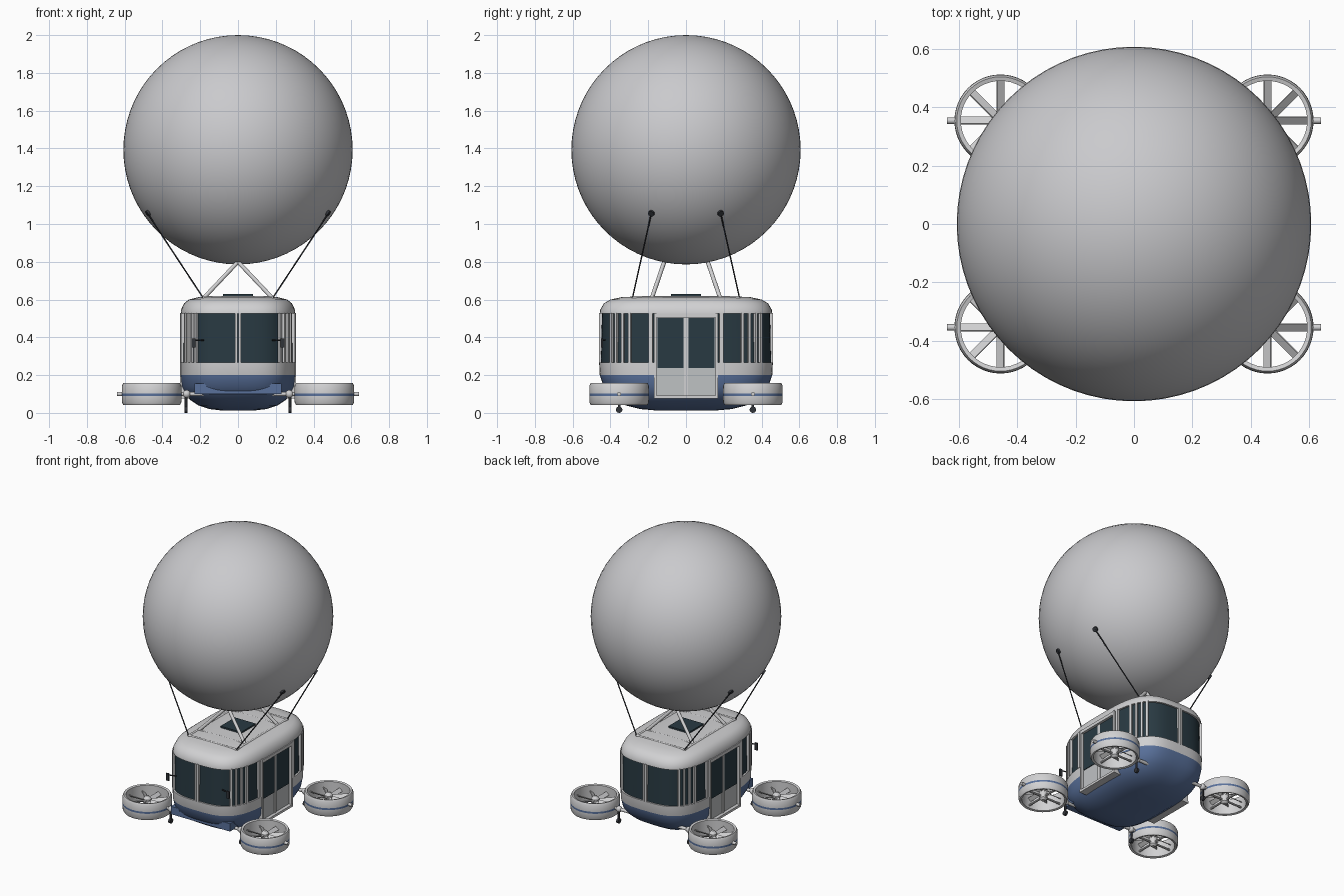
import bpy, bmesh, math
from mathutils import Vector, Matrix

if "Cube" in bpy.data.objects:
    bpy.data.objects.remove(bpy.data.objects["Cube"])

def mat(name, c):
    m = bpy.data.materials.new(name)
    m.diffuse_color = (*c, 1)
    m.use_nodes = True
    m.node_tree.nodes["Principled BSDF"].inputs["Base Color"].default_value = m.diffuse_color
    return m

WHITE = mat("white paint", (0.64, 0.64, 0.65))
ENVELOPE = mat("balloon grey", (0.59, 0.59, 0.61))
BLUE = mat("blue paint", (0.10, 0.165, 0.33))
GLASS = mat("dark glass", (0.022, 0.042, 0.055))
DARK = mat("dark metal", (0.03, 0.033, 0.04))
PANEL = mat("door grey", (0.52, 0.54, 0.55))
N = 3.3  # squareness of the cabin plan

def finish(name, bm, *mats, angle=35):
    me = bpy.data.meshes.new(name)
    bmesh.ops.recalc_face_normals(bm, faces=bm.faces)
    bm.to_mesh(me)
    bm.free()
    ob = bpy.data.objects.new(name, me)
    bpy.context.collection.objects.link(ob)
    for m in mats:
        me.materials.append(m)
    smooth(ob, angle)
    return ob

def smooth(ob, angle=35):
    bpy.ops.object.select_all(action='DESELECT')
    ob.select_set(True)
    bpy.context.view_layer.objects.active = ob
    bpy.ops.object.shade_smooth_by_angle(angle=math.radians(angle))

def add_box(bm, c, s, rot=Matrix()):
    bmesh.ops.create_cube(bm, size=1, matrix=Matrix.Translation(c) @ rot @ Matrix.Diagonal((*s, 1)))

def add_rod(bm, a, b, r, r2=None, seg=12):
    a, b = Vector(a), Vector(b)
    d = b - a
    m = Matrix.Translation((a + b) / 2) @ d.to_track_quat('Z', 'Y').to_matrix().to_4x4()
    bmesh.ops.create_cone(bm, cap_ends=True, segments=seg, radius1=r,
                          radius2=r if r2 is None else r2, depth=d.length, matrix=m)

def box(name, c, s, m):
    bm = bmesh.new()
    add_box(bm, c, s)
    return finish(name, bm, m)

def rod(name, a, b, r, m):
    bm = bmesh.new()
    add_rod(bm, a, b, r)
    return finish(name, bm, m)

def loft(bm, rings, closed=False):
    """Skin a list of equal vertex rings; cap the ends unless closed."""
    vs = [[bm.verts.new(p) for p in r] for r in rings]
    k = len(vs[0])
    for a, b in zip(vs, vs[1:] + (vs[:1] if closed else [])):
        for i in range(k):
            j = (i + 1) % k
            bm.faces.new((a[i], a[j], b[j], b[i]))
    if not closed:
        bm.faces.new(vs[0])
        bm.faces.new(vs[-1])

def plan(hx, hy, z, count=96):
    out = []
    for i in range(count):
        t = 2 * math.pi * (i + 0.5) / count
        c, s = math.cos(t), math.sin(t)
        out.append((hx * math.copysign(abs(c) ** (2 / N), c),
                    hy * math.copysign(abs(s) ** (2 / N), s), z))
    return out

# Balloon
bm = bmesh.new()
bmesh.ops.create_uvsphere(bm, u_segments=72, v_segments=36, radius=0.607,
                          matrix=Matrix.Translation((0, 0, 1.393)))
finish("balloon", bm, ENVELOPE)

# Cabin shell: belly, waist band, recessed window band, roof
levels = [(.012, .08, .15), (.02, .15, .24), (.04, .21, .32), (.07, .255, .37), (.1, .28, .405),
          (.14, .3, .437), (.2, .305, .457), (.268, .305, .46), (.268, .295, .45), (.525, .291, .445),
          (.525, .303, .457), (.545, .302, .455), (.58, .286, .435), (.6, .26, .40),
          (.613, .21, .34), (.618, .12, .22)]
bm = bmesh.new()
loft(bm, [plan(hx, hy, z) for z, hx, hy in levels])
for f in bm.faces:
    z = f.calc_center_median().z
    f.material_index = 1 if z < 0.2 else 2 if 0.3 < z < 0.5 else 0
cabin = finish("cabin_shell", bm, WHITE, BLUE, GLASS)

# Door recesses
for sx in (-1, 1):
    cutter = box("door_cutter", (sx * 0.343, 0, 0.3), (0.12, 0.32, 0.425), WHITE)
    cutter.hide_render = True
    mod = cabin.modifiers.new("door_recess", 'BOOLEAN')
    mod.operation, mod.solver, mod.object = 'DIFFERENCE', 'EXACT', cutter
    bpy.context.view_layer.objects.active = cabin
    bpy.ops.object.modifier_apply(modifier=mod.name)
    bpy.data.objects.remove(cutter)
smooth(cabin)

# Window pillars around the cabin
def pillar(bm, x, y, width):
    n = Vector((math.copysign(abs(x / .3) ** (N - 1) / .3, x),
                math.copysign(abs(y / .455) ** (N - 1) / .455, y), 0))
    rot = Matrix.Rotation(math.atan2(n.y, n.x), 4, 'Z')
    add_box(bm, (x, y, 0.397), (0.016, width, 0.262), rot)

bm = bmesh.new()
for sy in (-1, 1):
    for dx in (-0.009, 0.009):
        pillar(bm, dx, sy * 0.453, 0.014)
    for sx in (-1, 1):
        for y, w in ((.395, .016), (.368, .012), (.335, .014), (.298, .016), (.187, .022)):
            pillar(bm, sx * 0.3 * (1 - (y / .455) ** N) ** (1 / N), sy * y, w)
finish("window_pillars", bm, WHITE)

# Front apron below the windscreen
box("front_apron", (0, -0.36, 0.127), (0.46, 0.115, 0.055), BLUE)

# Doors with frame, glass and sill
for sx in (-1, 1):
    box("door_panel", (sx * 0.283, 0, 0.3), (0.008, 0.32, 0.425), PANEL)
    bm = bmesh.new()
    for sy in (-1, 1):
        add_box(bm, (sx * 0.265, sy * 0.163, 0.305), (0.086, 0.014, 0.45))
    add_box(bm, (sx * 0.28, 0, 0.515), (0.056, 0.34, 0.022))
    add_box(bm, (sx * 0.255, 0, 0.083), (0.11, 0.34, 0.016))
    add_box(bm, (sx * 0.287, 0, 0.3), (0.012, 0.02, 0.42))
    finish("door_frame", bm, WHITE)
    for sy in (-1, 1):
        box("door_glass", (sx * 0.288, sy * 0.082, 0.37), (0.008, 0.14, 0.265), GLASS)

# Side mirrors at the front
for sx in (-1, 1):
    bm = bmesh.new()
    add_rod(bm, (sx * 0.18, -0.43, 0.385), (sx * 0.235, -0.445, 0.385), 0.004, seg=8)
    add_box(bm, (sx * 0.235, -0.445, 0.37), (0.022, 0.01, 0.05))
    finish("mirror", bm, DARK)

# Roof hatch, rails, A-frame struts and cables
box("roof_hatch", (0, 0, 0.622), (0.16, 0.16, 0.014), GLASS)
bm = bmesh.new()
for s in (-1, 1):
    add_rod(bm, (s * .185, -.285, .61), (s * .185, .285, .61), .009)
    add_rod(bm, (-.185, s * .28, .61), (.185, s * .28, .61), .009)
    add_rod(bm, (-.185, s * .18, .612), (.185, s * .18, .612), .007)
finish("roof_rails", bm, WHITE)
for sx in (-1, 1):
    for sy in (-1, 1):
        rod("balloon_strut", (sx * .18, sy * .18, .61), (0, sy * .115, .8), .011, WHITE)
        bm = bmesh.new()
        top = Vector((sx * .478, sy * .184, 1.055))
        add_rod(bm, (sx * .185, sy * .283, .61), top, .004, seg=8)
        out = (top - Vector((0, 0, 1.393))).normalized()
        add_rod(bm, top - out * .012, top + out * .004, .017)
        finish("cable", bm, DARK)

# Ducted fans with arms and landing legs
profile = [(.136, .046), (.15, .042), (.157, .055), (.158, .09), (.158, .103),
           (.157, .145), (.15, .158), (.136, .154)]
for sx in (-1, 1):
    for sy in (-1, 1):
        c = Vector((sx * 0.457, sy * 0.354, 0))
        bm = bmesh.new()
        loft(bm, [[(c.x + r * math.cos(a), c.y + r * math.sin(a), z)
                   for a in [2 * math.pi * i / 48 for i in range(48)]] for r, z in profile], closed=True)
        for f in bm.faces:
            m = f.calc_center_median()
            if 0.09 < m.z < 0.103 and (m - c).xy.length > 0.15:
                f.material_index = 1
        finish("fan_duct", bm, WHITE, BLUE)
        bm = bmesh.new()
        for i in range(8):
            rz = Matrix.Rotation(i * math.pi / 4, 4, 'Z')
            add_box(bm, c + rz @ Vector((.078, 0, .108)), (.115, .03, .005),
                    rz @ Matrix.Rotation(math.radians(38), 4, 'X'))
        finish("fan_blades", bm, WHITE)
        bm = bmesh.new()
        add_rod(bm, c + Vector((0, 0, .055)), c + Vector((0, 0, .125)), .026, seg=20)
        add_rod(bm, c + Vector((0, 0, .125)), c + Vector((0, 0, .145)), .026, .01, seg=20)
        add_rod(bm, c + Vector((0, 0, .055)), c + Vector((0, 0, .042)), .026, .012, seg=20)
        for d in (Vector((.143, 0, 0)), Vector((0, .143, 0))):
            add_rod(bm, c - d + Vector((0, 0, .068)), c + d + Vector((0, 0, .068)), .007, seg=8)
        finish("fan_hub", bm, WHITE)
        bm = bmesh.new()
        add_rod(bm, (sx * .18, c.y, .1), (sx * .31, c.y, .1), .011)
        add_rod(bm, (sx * .605, c.y, .1), (sx * .64, c.y, .1), .011)
        bmesh.ops.create_uvsphere(bm, u_segments=16, v_segments=10, radius=.021,
                                  matrix=Matrix.Translation((sx * .272, c.y, .1)))
        finish("fan_arm", bm, WHITE)
        bm = bmesh.new()
        add_rod(bm, (sx * .275, c.y, .09), (sx * .275, c.y, .02), .007)
        add_rod(bm, (sx * .267, c.y, .017), (sx * .283, c.y, .017), .017, seg=20)
        finish("landing_leg", bm, DARK)
